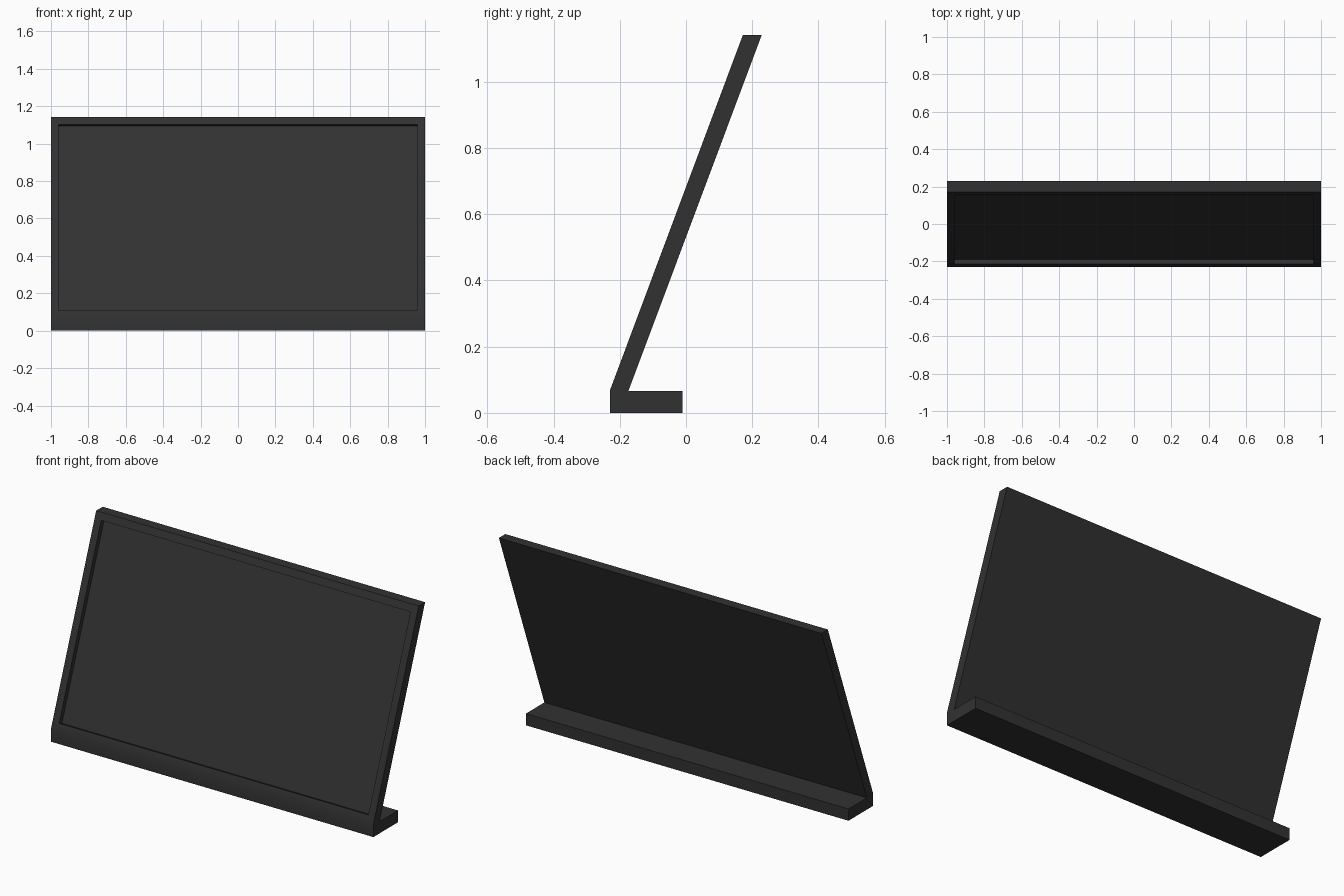
import bpy, bmesh, math
from mathutils import Vector

if "Cube" in bpy.data.objects:
    bpy.data.objects.remove(bpy.data.objects["Cube"])

# one dark plastic colour
mat = bpy.data.materials.new("dark_grey_plastic")
mat.diffuse_color = (0.031, 0.031, 0.031, 1)
mat.use_nodes = True
mat.node_tree.nodes["Principled BSDF"].inputs["Base Color"].default_value = mat.diffuse_color

# side profile (y, z): foot and leaning panel in one piece
PROFILE = [(-0.229, 0), (-0.011, 0), (-0.011, 0.066), (-0.174, 0.066),
           (0.229, 1.142), (0.172, 1.142), (-0.229, 0.07)]

bm = bmesh.new()
side = bm.faces.new([bm.verts.new((-1, y, z)) for y, z in PROFILE])
ext = bmesh.ops.extrude_face_region(bm, geom=[side])
bmesh.ops.translate(bm, vec=(2, 0, 0),
                    verts=[v for v in ext["geom"] if isinstance(v, bmesh.types.BMVert)])
bmesh.ops.recalc_face_normals(bm, faces=bm.faces[:])
bm.normal_update()

# recessed screen area: inset the leaning front face, then push it in
lean = Vector((0, -0.936, 0.351))
front = max(bm.faces, key=lambda f: f.normal.dot(lean))
normal = front.normal.copy()
bmesh.ops.inset_region(bm, faces=[front], thickness=0.041, use_even_offset=True)
pocket = bmesh.ops.extrude_discrete_faces(bm, faces=[front])["faces"]
bmesh.ops.translate(bm, vec=-normal * 0.027, verts=pocket[0].verts[:])

mesh = bpy.data.meshes.new("screen_stand")
bm.to_mesh(mesh)
bm.free()
mesh.materials.append(mat)
obj = bpy.data.objects.new("screen_stand", mesh)
bpy.context.collection.objects.link(obj)

# soft fold between foot front and panel, all other edges sharp
bpy.context.view_layer.objects.active = obj
obj.select_set(True)
bpy.ops.object.shade_smooth_by_angle(angle=math.radians(30))
